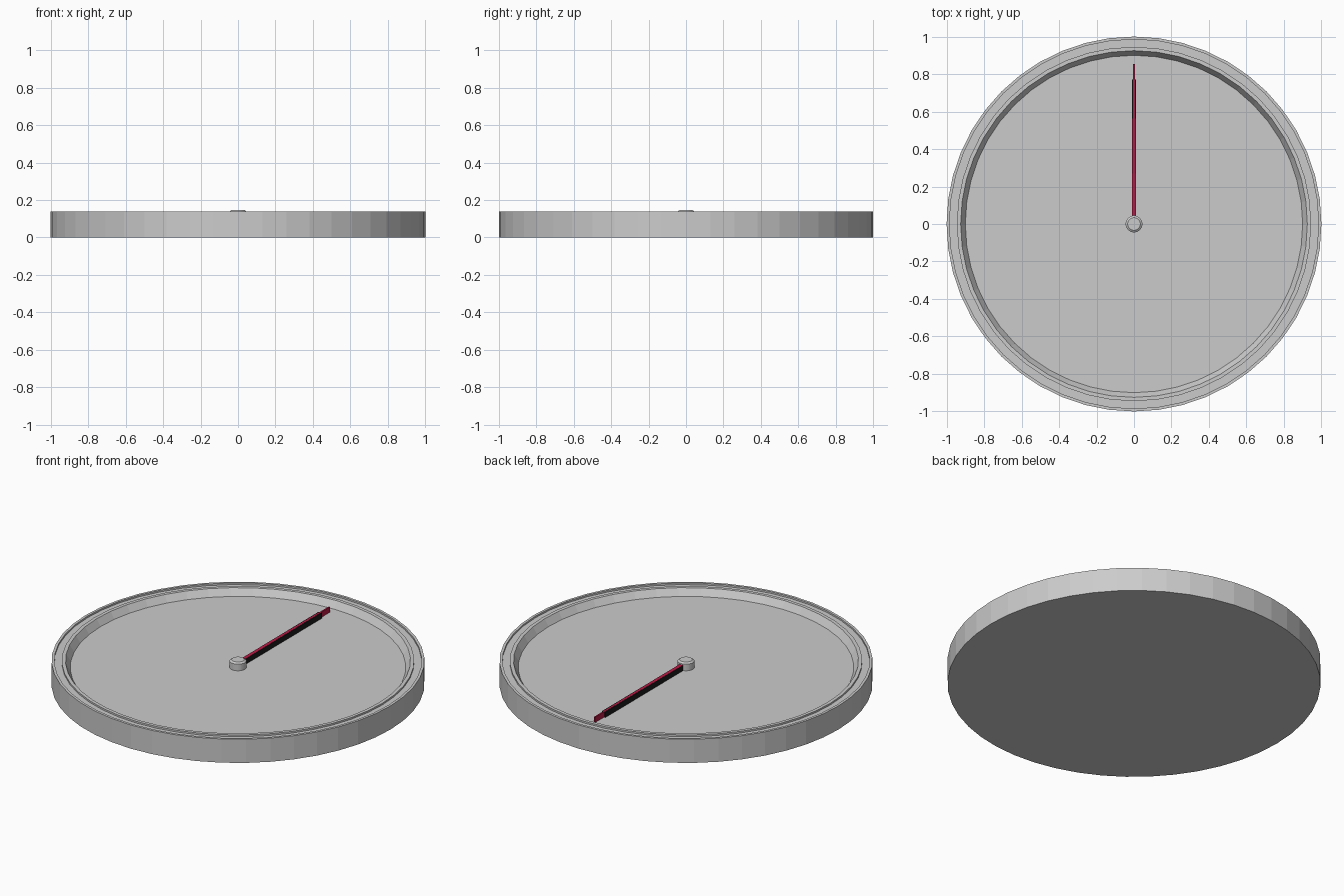
import bpy, bmesh
from math import sin, cos, tau

if "Cube" in bpy.data.objects:
    bpy.data.objects.remove(bpy.data.objects["Cube"])


def material(name, rgb):
    m = bpy.data.materials.new(name)
    m.diffuse_color = (*rgb, 1)
    m.use_nodes = True
    m.node_tree.nodes["Principled BSDF"].inputs["Base Color"].default_value = m.diffuse_color
    return m


def add_object(name, bm, mat=None):
    bmesh.ops.recalc_face_normals(bm, faces=bm.faces)
    mesh = bpy.data.meshes.new(name)
    bm.to_mesh(mesh)
    bm.free()
    ob = bpy.data.objects.new(name, mesh)
    bpy.context.collection.objects.link(ob)
    if mat:
        mesh.materials.append(mat)
    return ob


def lathe(name, profile, sides):
    """Revolve (radius, z) points about z and cap both ends."""
    bm = bmesh.new()
    rings = [[bm.verts.new((r * cos(tau * i / sides), r * sin(tau * i / sides), z))
              for i in range(sides)] for r, z in profile]
    for a, b in zip(rings, rings[1:]):
        for i in range(sides):
            j = (i + 1) % sides
            bm.faces.new((a[i], a[j], b[j], b[i]))
    bm.faces.new(rings[0])
    bm.faces.new(rings[-1])
    return add_object(name, bm)


def bar(name, half_start, half_end, length, z0, z1, mat):
    """Tapered bar running from the centre towards +y."""
    bm = bmesh.new()
    outline = [(-half_start, 0), (half_start, 0), (half_end, length), (-half_end, length)]
    base = bm.faces.new([bm.verts.new((x, y, z0)) for x, y in outline])
    top = bmesh.ops.extrude_face_region(bm, geom=[base])["geom"]
    bmesh.ops.translate(bm, vec=(0, 0, z1 - z0),
                        verts=[v for v in top if isinstance(v, bmesh.types.BMVert)])
    return add_object(name, bm, mat)


# Shallow dial case: outer wall, grooved rim, sloped inner wall, floor
FLOOR = 0.10
lathe("dial_case", [(1.0, 0), (1.0, 0.14), (0.985, 0.14), (0.985, 0.13),
                    (0.945, 0.13), (0.945, 0.14), (0.925, 0.14), (0.90, FLOOR)], 48)

# Centre hub with a chamfered cap
lathe("centre_hub", [(0.045, FLOOR), (0.045, 0.139), (0.034, 0.147)], 32)

# Black pointer body with a tapered red blade through it
black = material("pointer_black", (0.01, 0.01, 0.01))
red = material("pointer_red", (0.5, 0.01, 0.06))
bar("pointer_body", 0.012, 0.012, 0.77, FLOOR, 0.131, black)
bar("pointer_blade", 0.0118, 0.004, 0.855, FLOOR + 0.001, 0.132, red)
